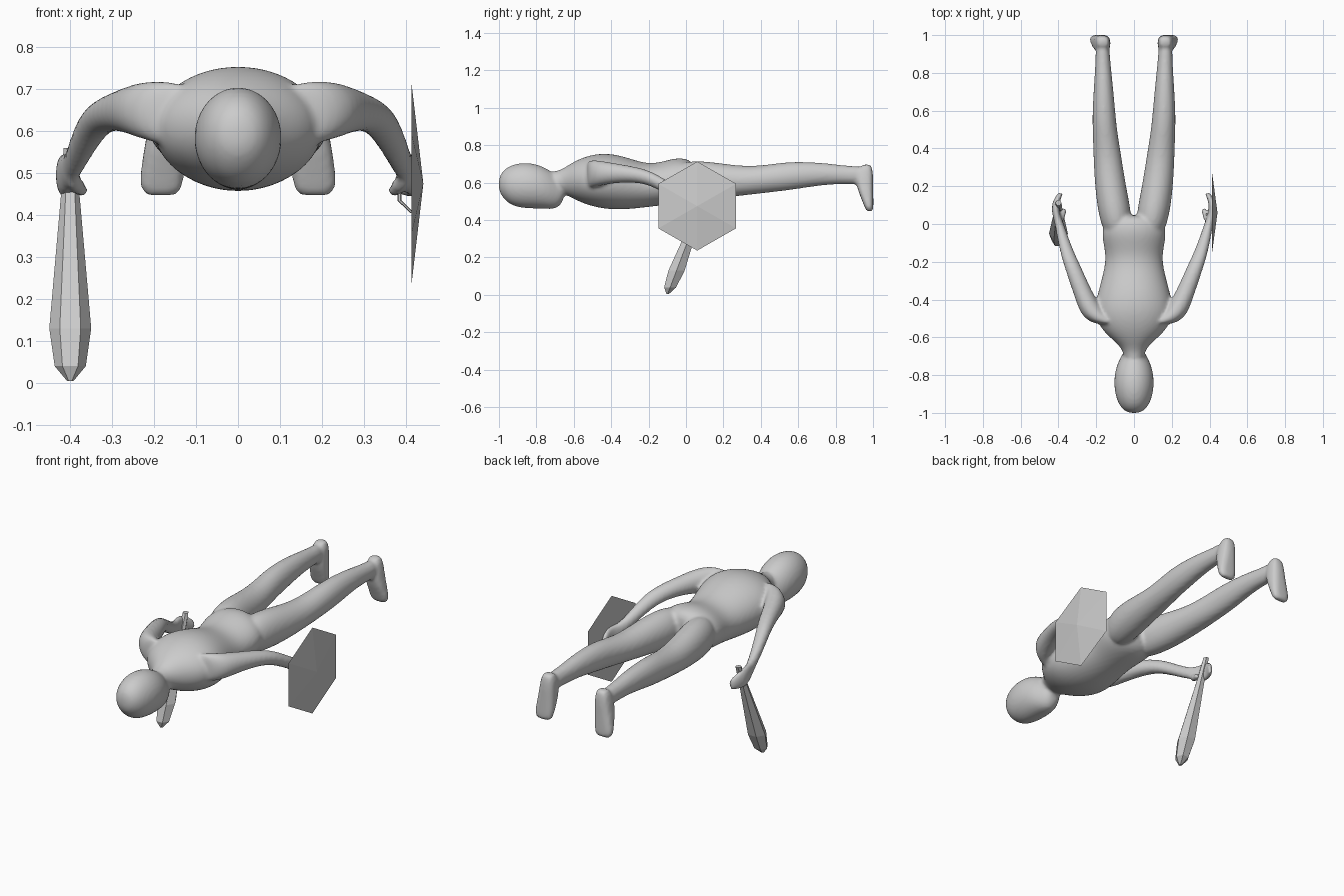
import bpy, bmesh
from math import sin, cos, pi, copysign, radians
from mathutils import Vector

cube = bpy.data.objects.get("Cube")
if cube:
    bpy.data.objects.remove(cube)

clay = bpy.data.materials.new("clay_grey")
clay.use_nodes = True
GREY = (0.6, 0.6, 0.6, 1)
clay.diffuse_color = GREY
clay.node_tree.nodes["Principled BSDF"].inputs["Base Color"].default_value = GREY


def loft(bm, rings, axis="y", side=1, sides=20, power=1.0):
    """Skin closed rings (x, y, z, half width, half depth) stacked along an axis."""
    def ring_points(x, y, z, a, b):
        pts = []
        for i in range(sides):
            t = 2 * pi * i / sides
            u = a * copysign(abs(cos(t)) ** power, cos(t))
            v = b * copysign(abs(sin(t)) ** power, sin(t))
            offset = (u, 0, v) if axis == "y" else (u, v, 0)
            p = Vector((x, y, z)) + Vector(offset)
            pts.append(bm.verts.new((p.x * side, p.y, p.z)))
        return pts

    loops = [ring_points(*r) for r in rings]
    for lo, hi in zip(loops, loops[1:]):
        for i in range(sides):
            j = (i + 1) % sides
            bm.faces.new((lo[i], lo[j], hi[j], hi[i]))
    for loop, r in ((loops[0], rings[0]), (loops[-1], rings[-1])):
        tip = bm.verts.new((r[0] * side, r[1], r[2]))
        for i in range(sides):
            bm.faces.new((loop[i], loop[(i + 1) % sides], tip))


def finish(name, bm):
    bmesh.ops.recalc_face_normals(bm, faces=bm.faces)
    mesh = bpy.data.meshes.new(name)
    bm.to_mesh(mesh)
    bm.free()
    mesh.materials.append(clay)
    obj = bpy.data.objects.new(name, mesh)
    bpy.context.collection.objects.link(obj)
    return obj


def spans(rows):
    """Turn (y, half width, low z, high z) rows into centred rings."""
    return [(0, y, (lo + hi) / 2, w, (hi - lo) / 2) for y, w, lo, hi in rows]


# Body lies face down, head towards the front
body = bmesh.new()

# Head
loft(body, spans([
    (-1.0, .025, .56, .62), (-.985, .06, .525, .66), (-.94, .09, .477, .695),
    (-.87, .107, .462, .71), (-.8, .105, .46, .702), (-.74, .09, .458, .675),
    (-.69, .062, .458, .64), (-.655, .045, .5, .6)]))

# Neck, chest, waist and hips
loft(body, spans([
    (-.76, .05, .55, .66), (-.68, .052, .545, .66), (-.63, .09, .53, .695),
    (-.56, .18, .49, .735), (-.46, .215, .46, .762), (-.35, .19, .452, .75),
    (-.23, .155, .465, .705), (-.15, .152, .475, .705), (-.06, .175, .485, .735),
    (.01, .16, .50, .73), (.045, .1, .54, .70)]))

for side in (-1, 1):
    # Leg
    loft(body, [
        (.085, -.06, .61, .07, .09), (.1, .05, .615, .09, .108),
        (.125, .2, .61, .083, .092), (.14, .35, .61, .075, .074),
        (.155, .5, .63, .065, .077), (.16, .6, .64, .061, .074),
        (.162, .75, .648, .049, .058), (.165, .87, .64, .039, .048),
        (.167, .95, .64, .037, .05)], side=side)
    # Foot, toes pointing down
    loft(body, [
        (.165, .965, .697, .03, .026), (.167, .955, .65, .042, .046),
        (.172, .955, .58, .048, .046), (.181, .973, .5, .054, .029),
        (.184, .982, .447, .05, .02)], axis="z", side=side, power=.7)
    # Arm and curled palm
    loft(body, [
        (.13, -.53, .64, .08, .08), (.21, -.49, .65, .07, .074),
        (.265, -.38, .652, .052, .052), (.315, -.25, .642, .046, .04),
        (.347, -.17, .615, .039, .04), (.375, -.08, .56, .031, .037),
        (.395, 0, .515, .024, .034), (.412, .05, .5, .021, .05),
        (.417, .09, .495, .02, .056), (.408, .13, .485, .018, .046),
        (.388, .165, .475, .015, .03)], side=side)
    # Thumb
    loft(body, [
        (.4, 0, .49, .018, .022), (.376, .04, .465, .016, .018),
        (.37, .085, .455, .013, .015)], side=side)

figure = finish("body", body)
subdivide = figure.modifiers.new("round_out", "SUBSURF")
subdivide.levels = subdivide.render_levels = 2
blend = figure.modifiers.new("blend_parts", "REMESH")
blend.mode = "VOXEL"
blend.voxel_size = .01
blend.use_smooth_shade = True
relax = figure.modifiers.new("soften_joins", "SMOOTH")
relax.factor = .5
relax.iterations = 4

# Club: six-sided and faceted, leaning forward from the right hand
club = bmesh.new()
loft(club, [(-.4, -.1 + .38 * z, z, r, r) for z, r in
            ((.005, .008), (.04, .037), (.13, .05), (.45, .022), (.56, .016))],
     axis="z", sides=6)
finish("club", club)

# Shield: shallow six-sided pyramid on the left arm
shield = bmesh.new()
rim = [shield.verts.new((.414, .06 + .24 * sin(i * pi / 3), .475 + .238 * cos(i * pi / 3)))
       for i in range(6)]
boss = shield.verts.new((.442, .06, .475))
for i in range(6):
    shield.faces.new((rim[i], rim[(i + 1) % 6], boss))
shield.faces.new(rim)
finish("shield", shield)

# Shield grip
grip = bmesh.new()
loft(grip, [(.416, .05, .405, .005, .006), (.385, .05, .435, .005, .006),
            (.385, .05, .5, .005, .006)], axis="z", sides=6)
finish("shield_grip", grip)
